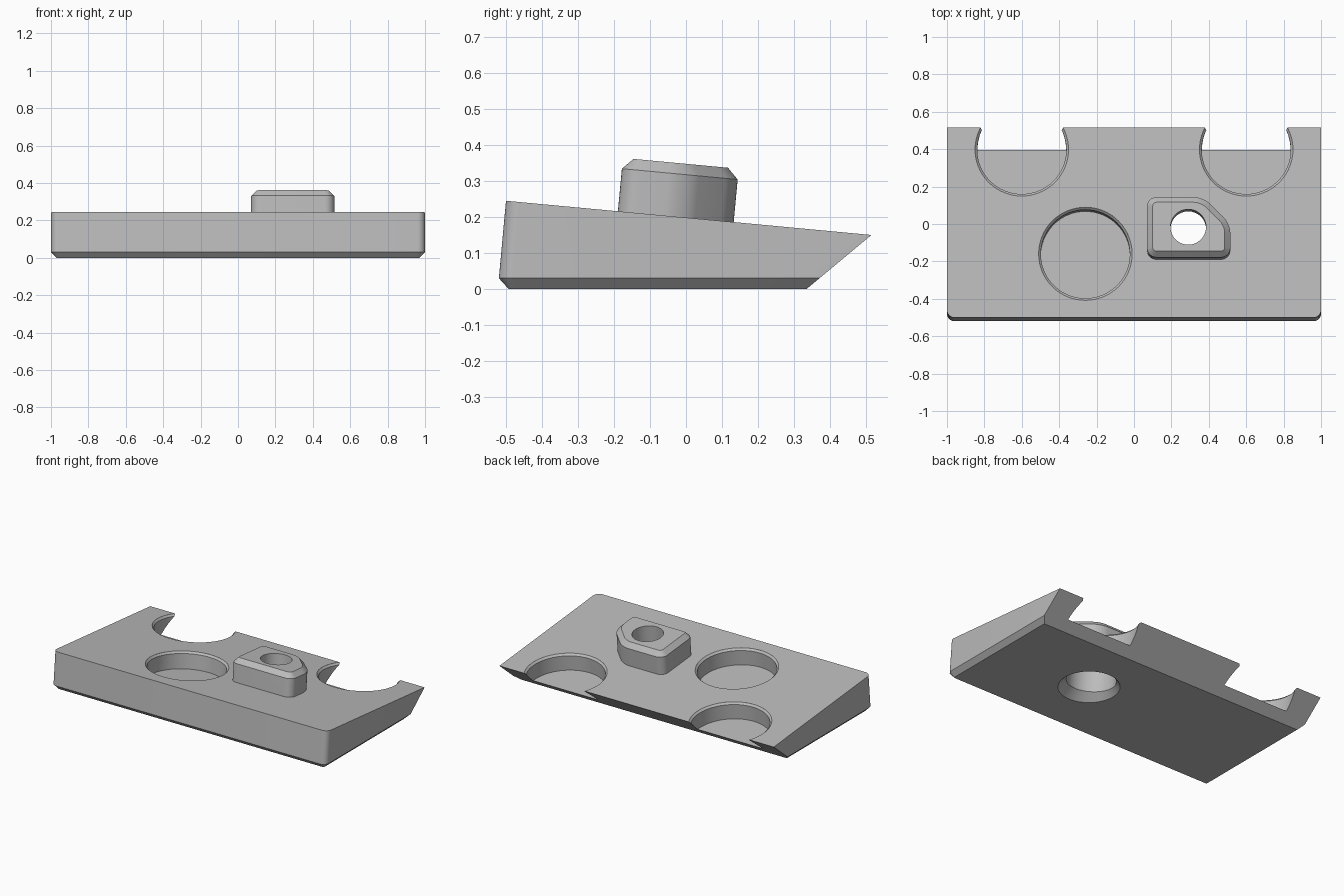
import bpy, bmesh, math
from mathutils import Matrix, Vector

if "Cube" in bpy.data.objects:
    bpy.data.objects.remove(bpy.data.objects["Cube"])

# Frame of the sloping top: local z is normal to the top surface
TILT = math.atan2(0.095, 1.015)
TOP = Matrix.Translation((0, 0, 0.198)) @ Matrix.Rotation(-TILT, 4, "X")

grey = bpy.data.materials.new("light grey")
grey.use_nodes = True
colour = (0.5, 0.5, 0.5, 1)
grey.diffuse_color = colour
grey.node_tree.nodes["Principled BSDF"].inputs["Base Color"].default_value = colour


def finish(name, bm):
    bmesh.ops.recalc_face_normals(bm, faces=bm.faces)
    mesh = bpy.data.meshes.new(name)
    bm.to_mesh(mesh)
    bm.free()
    mesh.materials.append(grey)
    obj = bpy.data.objects.new(name, mesh)
    bpy.context.collection.objects.link(obj)
    return obj


def prism(points, move):
    """Extrude a closed outline by a vector."""
    bm = bmesh.new()
    face = bm.faces.new([bm.verts.new(p) for p in points])
    new = bmesh.ops.extrude_face_region(bm, geom=[face])["geom"]
    bmesh.ops.translate(bm, vec=move, verts=[v for v in new if isinstance(v, bmesh.types.BMVert)])
    bmesh.ops.recalc_face_normals(bm, faces=bm.faces)
    return bm


def bevel(bm, edges, size, segments):
    bmesh.ops.bevel(bm, geom=edges, offset=size, segments=segments, profile=0.5,
                    affect="EDGES", clamp_overlap=True)


def turned(name, profile, x, y, steps=64):
    """Solid of revolution about the normal of the sloping top."""
    bm = bmesh.new()
    rings = [[bm.verts.new((r * math.cos(a), r * math.sin(a), z))
              for a in (math.tau * i / steps for i in range(steps))] for r, z in profile]
    for low, high in zip(rings, rings[1:]):
        for i in range(steps):
            j = (i + 1) % steps
            bm.faces.new((low[i], low[j], high[j], high[i]))
    bm.faces.new(rings[0])
    bm.faces.new(rings[-1])
    bm.transform(TOP @ Matrix.Translation((x, y, 0)))
    return finish(name, bm)


def combine(target, tool, operation):
    mod = target.modifiers.new(tool.name, "BOOLEAN")
    mod.object, mod.operation, mod.solver = tool, operation, "EXACT"
    bpy.context.view_layer.objects.active = target
    bpy.ops.object.modifier_apply(modifier=mod.name)
    bpy.data.objects.remove(tool)


# Plate: wedge overrunning the back, rounded front corners, chamfered base
bm = prism([(-1, -0.5225, 0), (-1, -0.5, 0.245), (-1, 0.7, 0.1327), (-1, 0.7, 0)], (2, 0, 0))
bevel(bm, [e for e in bm.edges if all(v.co.y < -0.4 for v in e.verts)
           and abs(e.verts[0].co.z - e.verts[1].co.z) > 0.1], 0.04, 8)
bevel(bm, [e for e in bm.edges if all(v.co.z < 0.001 for v in e.verts)
           and not all(v.co.y > 0.69 for v in e.verts)], 0.03, 1)
# Undercut back face
cut = bmesh.ops.bisect_plane(bm, geom=bm.verts[:] + bm.edges[:] + bm.faces[:],
                             plane_co=(0, 0.335, 0), plane_no=(0, 0.15, -0.18), clear_outer=True)
bmesh.ops.holes_fill(bm, edges=[e for e in cut["geom_cut"] if isinstance(e, bmesh.types.BMEdge)])
plate = finish("wedge_plate", bm)

# Raised boss: five-sided with one clipped corner
outline = [(0.07, -0.19), (0.515, -0.19), (0.515, -0.01), (0.37, 0.133), (0.07, 0.133)]
bm = prism([(x, y, -0.03) for x, y in outline], (0, 0, 0.179))
bevel(bm, [e for e in bm.edges if abs(e.verts[0].co.z - e.verts[1].co.z) > 0.1], 0.05, 8)
bevel(bm, [e for e in bm.edges if all(v.co.z > 0.14 for v in e.verts)], 0.03, 1)
bm.transform(TOP)
combine(plate, finish("boss", bm), "UNION")

# Round pockets with a chamfered lip
pocket = [(0.238, -0.11), (0.238, -0.012), (0.25, 0), (0.25, 0.08)]
for x, y in ((-0.6, 0.4), (0.6, 0.4), (-0.26, -0.16)):
    combine(plate, turned("pocket_cutter", pocket, x, y), "DIFFERENCE")

# Screw hole with a wide, chamfered counterbore underneath
bore = [(0.25, -0.27), (0.148, -0.168), (0.148, 0.03), (0.095, 0.03), (0.095, 0.3)]
combine(plate, turned("bore_cutter", bore, 0.29, -0.03), "DIFFERENCE")

bpy.ops.object.select_all(action="DESELECT")
plate.select_set(True)
bpy.context.view_layer.objects.active = plate
bpy.ops.object.shade_smooth_by_angle(angle=math.radians(30))
